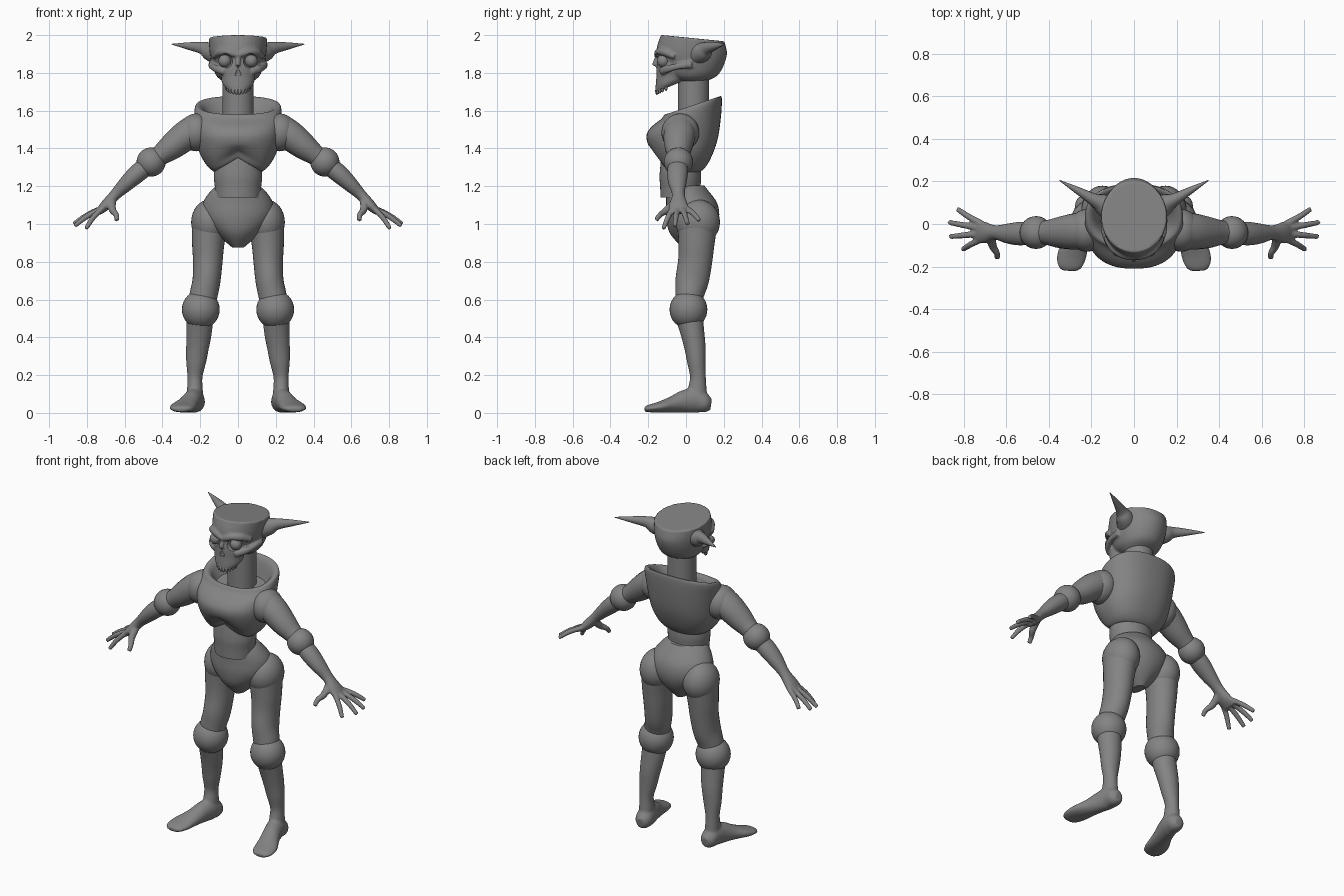
import bpy, bmesh, math
from mathutils import Vector, Matrix

old = bpy.data.objects.get("Cube")
if old:
    bpy.data.objects.remove(old, do_unlink=True)

GREY = (0.23, 0.23, 0.23, 1)
mat = bpy.data.materials.new("plain grey")
mat.use_nodes = True
mat.diffuse_color = GREY
mat.node_tree.nodes["Principled BSDF"].inputs["Base Color"].default_value = GREY
X, Y = Vector((1, 0, 0)), Vector((0, 1, 0))
parts = []


def smooth_rows(rows, steps=4):
    """Catmull-Rom interpolation of section rows."""
    rows = [list(r) for r in rows]
    ext = [rows[0]] + rows + [rows[-1]]
    out = []
    for a, b, c, d in zip(ext, ext[1:], ext[2:], ext[3:]):
        for s in range(steps):
            t = s / steps
            out.append([q + t * (r - p) / 2 + t * t * (2 * p - 5 * q + 4 * r - s2) / 2
                        + t ** 3 * (3 * q - p - 3 * r + s2) / 2
                        for p, q, r, s2 in zip(a, b, c, d)])
    return out + [rows[-1]]


def skin(bm, rings):
    loops = [[bm.verts.new(p) for p in ring] for ring in rings]
    n = len(loops[0])
    for lo, hi in zip(loops, loops[1:]):
        for i in range(n):
            j = (i + 1) % n
            bm.faces.new((lo[i], lo[j], hi[j], hi[i]))
    bm.faces.new(loops[0][::-1])
    bm.faces.new(loops[-1])


def column(bm, rows, power=2.0, n=40):
    """Stack of level or tilted ovals: x, y, z, rx, ry, tilt."""
    def se(v):
        return math.copysign(abs(v) ** (2 / power), v)
    rings = []
    for x, y, z, rx, ry, tilt in smooth_rows(rows):
        ring = []
        for i in range(n):
            a = math.tau * i / n
            dy = ry * se(math.sin(a))
            ring.append((x + rx * se(math.cos(a)), y + dy, z + tilt * dy))
        rings.append(ring)
    skin(bm, rings)


def tube(bm, rows, side=Y, n=20):
    """Ovals square to a path: x, y, z, radius along side, other radius."""
    rows = smooth_rows(rows)
    pts = [Vector(r[:3]) for r in rows]
    rings = []
    for i, r in enumerate(rows):
        t = (pts[min(i + 1, len(pts) - 1)] - pts[max(i - 1, 0)]).normalized()
        u = (side - t * side.dot(t)).normalized()
        v = t.cross(u)
        rings.append([pts[i] + u * r[3] * math.cos(math.tau * k / n)
                      + v * r[4] * math.sin(math.tau * k / n) for k in range(n)])
    skin(bm, rings)


def ball(bm, centre, size, segs=32):
    size = Vector(size) if not isinstance(size, float) else Vector((size,) * 3)
    m = Matrix.Translation(centre) @ Matrix.Diagonal((*size, 1))
    bmesh.ops.create_uvsphere(bm, u_segments=segs, v_segments=segs // 2, radius=1, matrix=m)


def finish(name, bm, mirror=False, voxel=0, cutter=None):
    bmesh.ops.recalc_face_normals(bm, faces=bm.faces)
    me = bpy.data.meshes.new(name)
    bm.to_mesh(me)
    bm.free()
    me.materials.append(mat)
    ob = bpy.data.objects.new(name, me)
    bpy.context.collection.objects.link(ob)
    if voxel:
        r = ob.modifiers.new("blend", 'REMESH')
        r.mode, r.voxel_size, r.use_smooth_shade = 'VOXEL', voxel, True
        s = ob.modifiers.new("soften", 'SMOOTH')
        s.factor, s.iterations = 0.5, 4
    if cutter:
        b = ob.modifiers.new("sockets", 'BOOLEAN')
        b.operation, b.object = 'DIFFERENCE', cutter
    if mirror:
        ob.modifiers.new("mirror", 'MIRROR').use_mirror_merge = False
    parts.append(ob)
    return ob


# Face hollows (helper)
bm = bmesh.new()
for s in (-1, 1):
    ball(bm, (s * .07, -.155, 1.863), (.043, .045, .04))
column(bm, [(0, -.175, 1.785, .024, .025, 0), (0, -.175, 1.8, .022, .025, 0),
            (0, -.18, 1.84, .004, .02, 0)], n=16)
hollows = finish("face_hollows", bm)
hollows.hide_render = hollows.hide_viewport = True
parts.remove(hollows)

# Skull with cut-off crown, upper jaw, brows, cheekbones
bm = bmesh.new()
column(bm, [(0, .035, 1.755, .08, .07, 0), (0, .035, 1.785, .115, .13, 0),
            (0, .035, 1.84, .137, .165, 0), (0, .03, 1.91, .15, .187, -.03),
            (0, .035, 1.984, .155, .168, -.1)])
column(bm, [(0, -.085, 1.728, .066, .076, .42), (0, -.085, 1.75, .085, .076, .3),
            (0, -.085, 1.785, .09, .072, .1), (0, -.08, 1.84, .1, .075, 0),
            (0, -.07, 1.89, .1, .07, 0)])
for s in (-1, 1):
    tube(bm, [(0, -.155, 1.893, .014, .014), (s * .05, -.148, 1.91, .02, .016),
              (s * .1, -.115, 1.91, .02, .016), (s * .132, -.06, 1.885, .014, .014)], Vector((0, 0, 1)))
    tube(bm, [(s * .07, -.13, 1.805, .018, .015), (s * .112, -.1, 1.82, .02, .015),
              (s * .14, -.04, 1.835, .017, .013), (s * .142, .03, 1.845, .02, .015)], Vector((0, 0, 1)))
tube(bm, [(0, -.14, 1.89, .016, .016), (0, -.16, 1.86, .013, .014),
          (0, -.172, 1.838, .012, .01)], X)
finish("skull", bm, voxel=.006, cutter=hollows)

# Eyes and teeth
bm = bmesh.new()
ball(bm, (.07, -.12, 1.863), .034)
finish("eyes", bm, mirror=True)
bm = bmesh.new()
for i in range(10):
    a = math.radians(-72 + 16 * i)
    y = -.085 - .07 * math.cos(a)
    ball(bm, (.062 * math.sin(a), y, 1.733 + .42 * (y + .085)), (.0095, .009, .02), 12)
finish("teeth", bm)

# Horns and neck
bm = bmesh.new()
tube(bm, [(.1, .06, 1.90, .06, .06), (.15, .095, 1.915, .047, .05), (.19, .115, 1.932, .03, .033),
          (.26, .155, 1.942, .018, .02), (.35, .205, 1.952, .002, .002)])
finish("horns", bm, mirror=True)
bm = bmesh.new()
column(bm, [(0, .04, z, .083, .083, 0) for z in (1.45, 1.6, 1.79)])
finish("neck", bm)

# Chest shell with raised collar and an arch under the ribs
bm = bmesh.new()
column(bm, [(0, -.03, 1.30, .09, .08, 0), (0, -.03, 1.275, .12, .1, 0), (0, -.02, 1.31, .165, .13, 0),
            (0, -.02, 1.38, .205, .165, 0), (0, -.02, 1.46, .222, .19, 0),
            (0, 0, 1.54, .23, .185, .15), (0, .03, 1.605, .23, .16, .3),
            (0, .035, 1.628, .217, .148, .33), (0, .035, 1.612, .187, .122, .33),
            (0, .03, 1.54, .15, .1, .2)], power=2.35, n=64)
for v in bm.verts:
    if v.co.y < -.03 and abs(v.co.x) < .13 and v.co.z < 1.42:
        k = 1 - abs(v.co.x) / .13
        v.co.z += .075 * k * min(1, (1.42 - v.co.z) / .11) * min(1, (-.03 - v.co.y) / .06)
finish("chest", bm)

# Waist and pelvis
bm = bmesh.new()
column(bm, [(0, -.03, 1.14, .12, .105, 0), (0, -.03, 1.2, .123, .107, 0),
            (0, -.03, 1.26, .128, .11, 0), (0, -.03, 1.36, .115, .1, 0)])
finish("waist", bm)
bm = bmesh.new()
column(bm, [(0, .0, 1.205, .105, .095, 0), (0, .005, 1.18, .14, .11, 0), (0, .03, 1.11, .186, .135, 0),
            (0, .035, 1.03, .182, .14, 0), (0, .03, .95, .115, .115, 0), (0, .03, .875, .03, .05, 0)])
finish("pelvis", bm)

# Arms: shoulder ball, upper arm, elbow ball
bm = bmesh.new()
ball(bm, (.222, -.03, 1.485), (.088, .1, .1))
finish("shoulders", bm, mirror=True)
bm = bmesh.new()
tube(bm, [(.22, -.03, 1.5, .085, .085), (.28, -.035, 1.465, .085, .08), (.35, -.04, 1.41, .074, .07),
          (.41, -.04, 1.365, .058, .055), (.46, -.04, 1.33, .05, .05)])
finish("upper_arms", bm, mirror=True)
bm = bmesh.new()
ball(bm, (.46, -.04, 1.328), .077)
finish("elbows", bm, mirror=True)

# Forearm blended with palm, fingers and thumb
bm = bmesh.new()
tube(bm, [(.46, -.04, 1.325, .05, .05), (.53, -.045, 1.27, .056, .05), (.59, -.045, 1.215, .048, .042),
          (.65, -.04, 1.155, .034, .03), (.70, -.04, 1.1, .05, .028), (.74, -.035, 1.062, .056, .018)])
for base_y, tip in [(.0, (.83, .07, 1.02)), (-.02, (.87, .008, 1.0)),
                    (-.045, (.865, -.06, .99)), (-.07, (.805, -.12, .975))]:
    base = Vector((.715, base_y, 1.085))
    mid = base.lerp(Vector(tip), .5) + Vector((.005, 0, .006))
    tube(bm, [(*base, .017, .015), (*mid, .015, .015), (*tip, .012, .012)], n=12)
tube(bm, [(.67, -.05, 1.125, .025, .022), (.665, -.1, 1.075, .02, .02), (.645, -.135, 1.05, .015, .015),
          (.642, -.16, 1.02, .013, .013)], X, n=12)
finish("forearms_and_hands", bm, mirror=True, voxel=.006)

# Legs: hip ball, thigh, knee ball
bm = bmesh.new()
ball(bm, (.148, .062, 1.01), (.1, .118, .12))
finish("hips", bm, mirror=True)
bm = bmesh.new()
tube(bm, [(.15, .06, 1.0, .095, .105), (.158, .055, .89, .085, .095), (.16, .048, .8, .078, .09),
          (.167, .032, .7, .074, .088), (.183, .018, .62, .074, .075), (.195, .012, .55, .07, .07)], X, 32)
finish("thighs", bm, mirror=True)
bm = bmesh.new()
ball(bm, (.197, .013, .547), (.1, .1, .102))
finish("knees", bm, mirror=True)

# Shin blended with foot
bm = bmesh.new()
tube(bm, [(.2, .015, .52, .07, .075), (.206, .033, .43, .068, .064), (.214, .047, .35, .061, .057),
          (.222, .055, .27, .053, .049), (.228, .063, .19, .04, .042),
          (.228, .06, .12, .042, .05), (.228, .06, .05, .045, .05)], X, 28)
tube(bm, [(.224, .133, .045, .025, .03), (.225, .105, .05, .048, .049), (.23, .05, .066, .052, .066),
          (.245, -.01, .06, .052, .06), (.265, -.07, .045, .057, .044), (.29, -.14, .031, .069, .029),
          (.302, -.195, .023, .06, .02), (.305, -.22, .018, .036, .012)], X, 28)
finish("shins_and_feet", bm, mirror=True, voxel=.008)

# Smooth shading with sharp creases
bpy.ops.object.select_all(action='DESELECT')
for ob in parts:
    ob.select_set(True)
bpy.context.view_layer.objects.active = parts[0]
bpy.ops.object.shade_smooth_by_angle(angle=math.radians(40))
